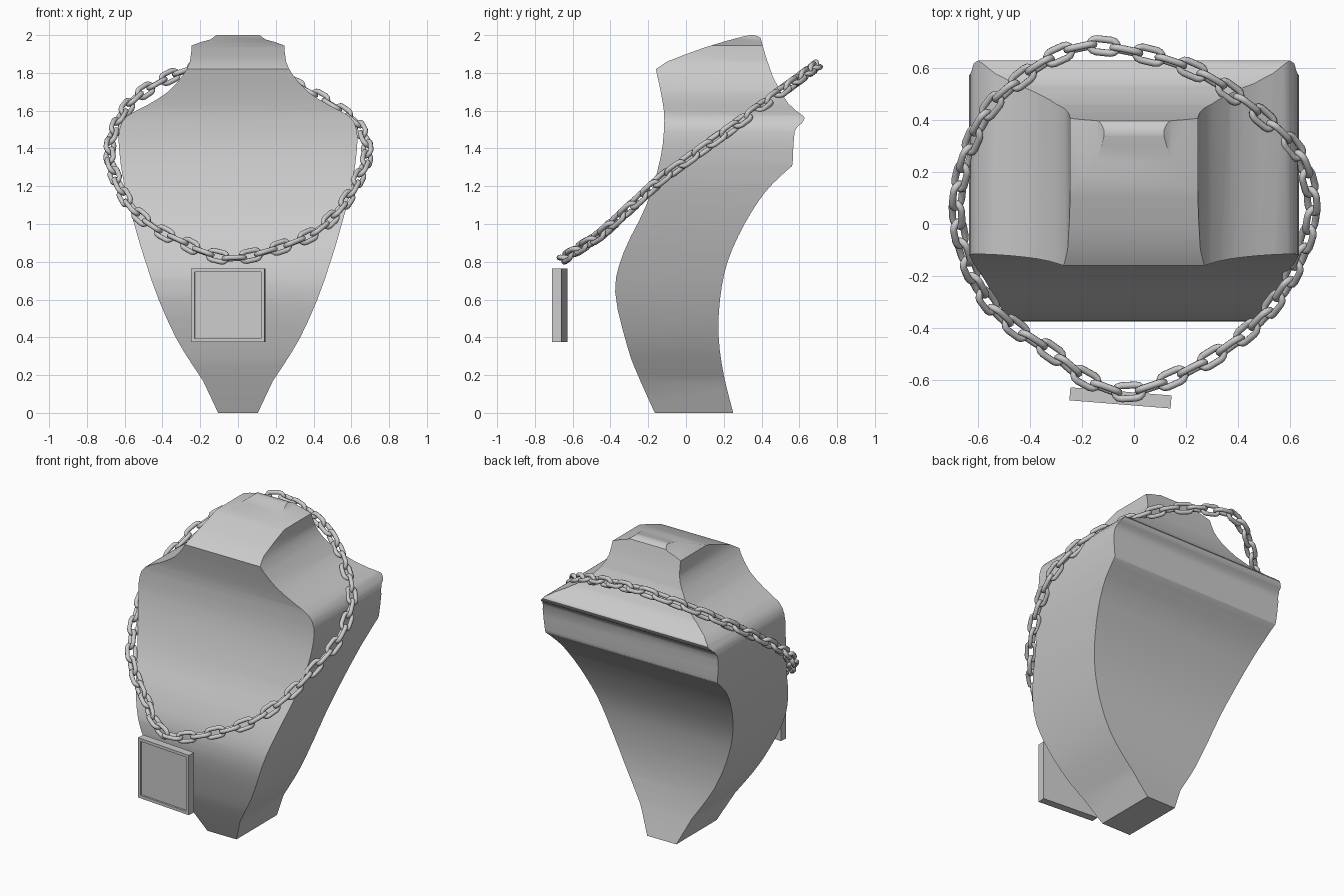
import bpy, bmesh, math
from mathutils import Vector, Matrix

if "Cube" in bpy.data.objects:
    bpy.data.objects.remove(bpy.data.objects["Cube"])


def material(name, v):
    m = bpy.data.materials.new(name)
    m.diffuse_color = (v, v, v, 1)
    m.use_nodes = True
    m.node_tree.nodes["Principled BSDF"].inputs["Base Color"].default_value = m.diffuse_color
    return m


grey = material("soft grey", 0.6)


def make_object(name, bm, mat=grey):
    bmesh.ops.recalc_face_normals(bm, faces=bm.faces)
    me = bpy.data.meshes.new(name)
    bm.to_mesh(me)
    bm.free()
    ob = bpy.data.objects.new(name, me)
    bpy.context.collection.objects.link(ob)
    me.materials.append(mat)
    return ob


def smooth(ob, angle):
    bpy.ops.object.select_all(action='DESELECT')
    ob.select_set(True)
    bpy.context.view_layer.objects.active = ob
    bpy.ops.object.shade_smooth_by_angle(angle=math.radians(angle))


def spline(pts, n, closed=False):
    """Catmull-Rom curve through the points."""
    pts = [Vector(p) for p in pts]
    k = len(pts)
    get = (lambda i: pts[i % k]) if closed else (lambda i: pts[max(0, min(k - 1, i))])
    out = []
    for i in range(k if closed else k - 1):
        a, b, c, d = (get(i + j) for j in (-1, 0, 1, 2))
        for s in range(n):
            t = s / n
            out.append(0.5 * (2 * b + (c - a) * t + (2 * a - 5 * b + 4 * c - d) * t * t
                              + (3 * b - a - 3 * c + d) * t ** 3))
    return out if closed else out + [pts[-1]]


def prism(name, pts, direction):
    bm = bmesh.new()
    d = Vector(direction)
    f = bm.faces.new([bm.verts.new(p - d) for p in pts])
    r = bmesh.ops.extrude_face_region(bm, geom=[f])
    for v in r['geom']:
        if isinstance(v, bmesh.types.BMVert):
            v.co += 2 * d
    return make_object(name, bm)


# Bust: side profile (y, z) cut by the front outline (half width, z)
front = spline([(-.165, 0), (-.255, .2), (-.31, .35), (-.375, .64), (-.33, .85),
                (-.21, 1.1), (-.135, 1.35), (-.115, 1.55), (-.13, 1.68), (-.16, 1.82)], 3)
top = spline([(-.10, 1.86), (.1, 1.935), (.3, 1.992), (.36, 2.0), (.395, 1.985)], 2)
nape = spline([(.41, 1.93), (.46, 1.78), (.54, 1.64), (.61, 1.58), (.628, 1.56),
               (.61, 1.53), (.575, 1.49), (.565, 1.33), (.56, 1.305)], 2)
back = spline([(.53, 1.28), (.42, 1.17), (.31, 1.0), (.22, .8), (.18, .6),
               (.173, .4), (.2, .2), (.25, 0)], 3)
bust = prism("bust_stand", [Vector((0, p.x, p.y)) for p in front + top + nape + back], (.8, 0, 0))

half = [Vector((.105, -.02)), Vector((.105, 0))] + spline(
    [(.185, .17), (.245, .26), (.33, .4), (.42, .6), (.49, .8), (.55, 1.0), (.605, 1.22),
     (.63, 1.4), (.628, 1.5), (.59, 1.57), (.48, 1.63), (.37, 1.7), (.29, 1.79),
     (.255, 1.86), (.245, 1.945)], 2) + [Vector(p) for p in
     [(.2, 1.962), (.145, 1.977), (.115, 2.0), (.11, 2.03)]]
outline = half + [Vector((-p.x, p.y)) for p in reversed(half)]
cutter = prism("outline_cutter", [Vector((p.x, 0, p.y)) for p in outline], (0, 1, 0))
cutter.hide_render = True
mod = bust.modifiers.new("outline", 'BOOLEAN')
mod.operation = 'INTERSECT'
mod.solver = 'EXACT'
mod.object = cutter
bpy.context.view_layer.objects.active = bust
bust.select_set(True)
bpy.ops.object.modifier_apply(modifier=mod.name)
bpy.data.objects.remove(cutter)
smooth(bust, 30)

# Chain path seen from above, tilted up towards the back
plan = [(-.02, -.645), (.215, -.56), (.43, -.42), (.57, -.26), (.655, -.08), (.685, .08),
        (.64, .25), (.57, .34), (.445, .45), (.29, .56), (.14, .625), (-.02, .665),
        (-.17, .685), (-.32, .635), (-.48, .52), (-.57, .42), (-.64, .27), (-.68, .08),
        (-.655, -.10), (-.58, -.27), (-.48, -.38), (-.30, -.505), (-.19, -.59)]
slope = [(-.66, .81), (-.45, .945), (-.13, 1.24), (.3, 1.55), (.7, 1.845)]


def height(y):
    for (a, za), (b, zb) in zip(slope, slope[1:]):
        if y <= b or b == slope[-1][0]:
            return za + (zb - za) * (y - a) / (b - a)


path = [Vector((p.x, p.y, height(p.y))) for p in spline(plan, 12, True)]
path.append(path[0])
dist = [0]
for a, b in zip(path, path[1:]):
    dist.append(dist[-1] + (b - a).length)


def at(s):
    s %= dist[-1]
    for i in range(len(path) - 1):
        if s <= dist[i + 1]:
            return path[i].lerp(path[i + 1], (s - dist[i]) / (dist[i + 1] - dist[i]))


def add_link(bm, frame, length, width, wire):
    """Oval link: a stadium centre line swept with a round section."""
    r = width / 2 - wire
    straight = length / 2 - wire - r
    rings = []
    for i in range(14):
        a = -math.pi / 2 + math.pi * (i % 7) / 6 + (math.pi if i > 6 else 0)
        out = Vector((math.cos(a), math.sin(a), 0))
        c = out * r + Vector((straight if i < 7 else -straight, 0, 0))
        rings.append([bm.verts.new(frame @ (c + wire * (math.cos(t) * out + Vector((0, 0, math.sin(t))))))
                      for t in (2 * math.pi * k / 8 for k in range(8))])
    for i in range(14):
        p, q = rings[i], rings[(i + 1) % 14]
        for k in range(8):
            bm.faces.new((p[k], q[k], q[(k + 1) % 8], p[(k + 1) % 8]))


bm = bmesh.new()
links = 52
pitch = dist[-1] / links
normal = Vector((0, -.61, .79))
for i in range(links):
    s = i * pitch
    x = (at(s + .04) - at(s - .04)).normalized()
    y = normal.cross(x).normalized()
    z = x.cross(y)
    frame = Matrix.Translation(at(s)) @ Matrix((x, y, z)).transposed().to_4x4()
    roll = Matrix.Rotation(math.radians(45 if i % 2 else -45), 4, 'X')
    add_link(bm, frame @ roll, pitch + .045, .078, .0135)
chain = make_object("chain", bm)
smooth(chain, 60)

# Square pendant with a raised rim
bm = bmesh.new()
bmesh.ops.create_cube(bm, size=1, matrix=Matrix.Diagonal((.39, .05, .39, 1)))
face = [f for f in bm.faces if f.normal.y < -.9]
bmesh.ops.inset_region(bm, faces=face, thickness=.027)
r = bmesh.ops.extrude_face_region(bm, geom=face)
bmesh.ops.delete(bm, geom=face, context='FACES')
for v in r['geom']:
    if isinstance(v, bmesh.types.BMVert):
        v.co.y += .012
pendant = make_object("pendant", bm)
pendant.location = (-.052, -.668, .57)
pendant.rotation_euler.z = math.radians(-4.6)
